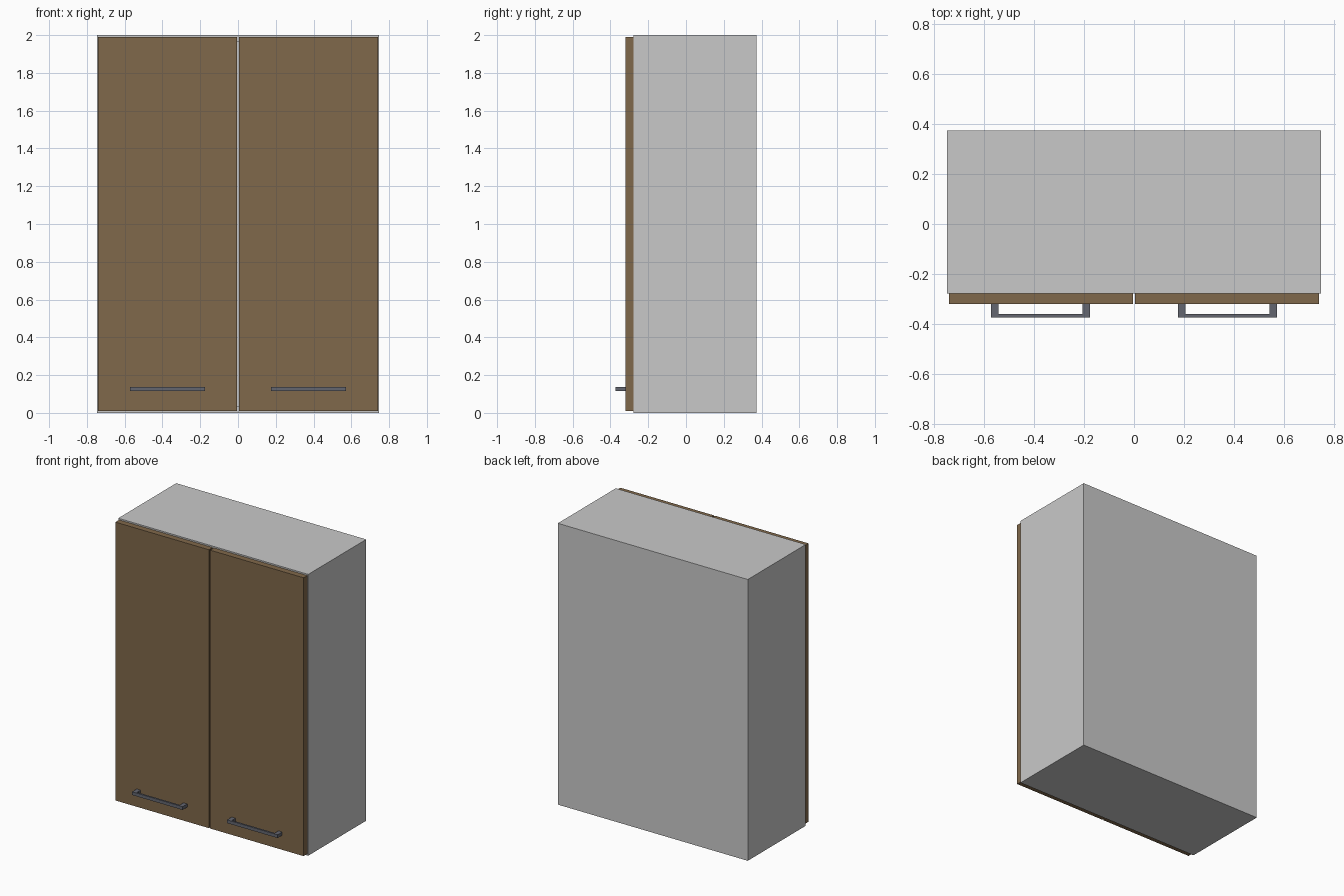
import bpy

if "Cube" in bpy.data.objects:
    bpy.data.objects.remove(bpy.data.objects["Cube"])


def material(name, rgb):
    m = bpy.data.materials.new(name)
    m.diffuse_color = (*rgb, 1)
    m.use_nodes = True
    m.node_tree.nodes["Principled BSDF"].inputs["Base Color"].default_value = m.diffuse_color
    return m


GREY = material("light grey panel", (0.584, 0.584, 0.584))
WOOD = material("brown wood", (0.216, 0.138, 0.069))
METAL = material("dark metal", (0.127, 0.133, 0.162))


def box(name, mat, x, y, z):
    """Box from (min, max) ranges on each axis."""
    ranges = (x, y, z)
    bpy.ops.mesh.primitive_cube_add(size=1)
    ob = bpy.context.object
    ob.name = name
    ob.location = [(a + b) / 2 for a, b in ranges]
    ob.scale = [abs(b - a) for a, b in ranges]
    bpy.ops.object.transform_apply(location=True, rotation=False, scale=True)
    ob.data.materials.append(mat)
    return ob


W, BACK, FRONT, H, T = 0.747, 0.373, -0.278, 2.0, 0.037
DOOR = -0.32
INNER = W - T

# Carcass panels
box("top_panel", GREY, (-INNER, INNER), (FRONT, BACK), (H - T, H))
box("bottom_panel", GREY, (-INNER, INNER), (FRONT, BACK), (0, T))
box("back_panel", GREY, (-INNER, INNER), (BACK - 0.02, BACK), (T, H - T))

for side, s in (("left", -1), ("right", 1)):
    def span(a, b):
        return tuple(sorted((s * a, s * b)))

    # Side panel and door
    box(side + "_side_panel", GREY, span(INNER, W), (FRONT, BACK), (0, H))
    box(side + "_door", WOOD, span(0.004, 0.74), (DOOR, FRONT), (0.011, 1.99))

    # Bar handle on two posts
    z = (0.115, 0.138)
    box(side + "_handle_bar", METAL, span(0.205, 0.542), (-0.373, -0.36), z)
    for end, a, b in (("inner", 0.175, 0.205), ("outer", 0.542, 0.572)):
        box(f"{side}_handle_{end}_post", METAL, span(a, b), (-0.373, DOOR), z)
